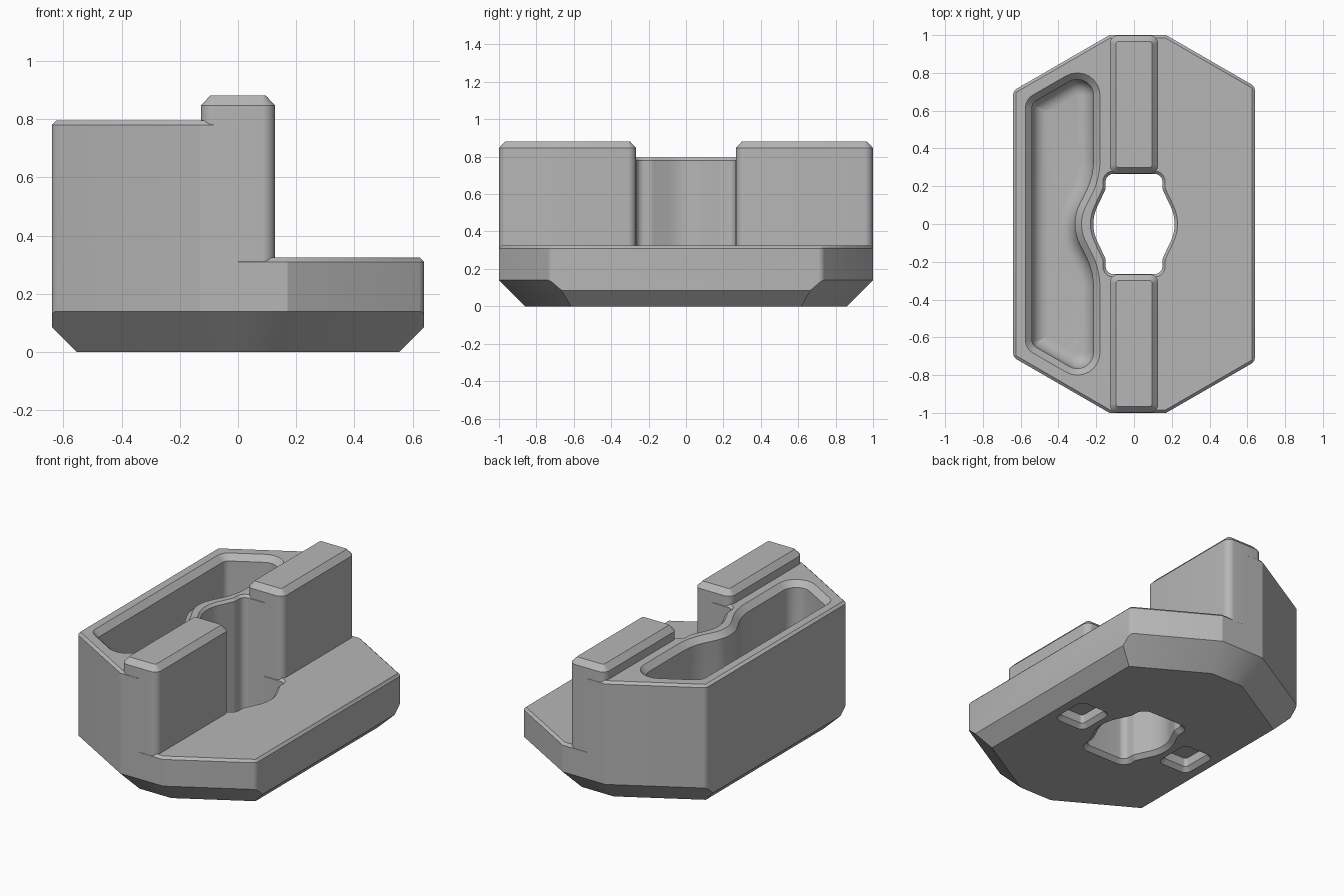
import bpy, bmesh, math
from mathutils import Vector, Matrix

old = bpy.data.objects.get("Cube")
if old:
    bpy.data.objects.remove(old, do_unlink=True)

grey = bpy.data.materials.new("plain grey")
grey.use_nodes = True
grey.diffuse_color = (0.47, 0.47, 0.47, 1)
grey.node_tree.nodes["Principled BSDF"].inputs["Base Color"].default_value = (0.47, 0.47, 0.47, 1)


def finish(bm, name):
    bmesh.ops.recalc_face_normals(bm, faces=bm.faces)
    mesh = bpy.data.meshes.new(name)
    bm.to_mesh(mesh)
    bm.free()
    mesh.materials.append(grey)
    obj = bpy.data.objects.new(name, mesh)
    bpy.context.collection.objects.link(obj)
    return obj


def rounded(ctrl, grow, steps=8):
    """Offset a counter-clockwise outline of (x, y, radius) and round its corners."""
    pts = [Vector(c[:2]) for c in ctrl]
    count = len(pts)
    corners = []
    for i, p in enumerate(pts):
        e1 = (p - pts[i - 1]).normalized()
        e2 = (pts[(i + 1) % count] - p).normalized()
        n1, n2 = Vector((e1.y, -e1.x)), Vector((e2.y, -e2.x))
        turn = math.atan2(e1.x * e2.y - e1.y * e2.x, e1.dot(e2))
        r = max(0.005, ctrl[i][2] + math.copysign(grow, grow * turn))
        corners.append((p + (n1 + n2) * grow / (1 + n1.dot(n2)), e1, e2, turn, r))
    out = []
    for p, e1, e2, turn, r in corners:
        half = abs(turn) / 2
        centre = p + (e2 - e1).normalized() * r / math.cos(half)
        arm = p - e1 * r * math.tan(half) - centre
        for k in range(steps + 1):
            out.append(centre + Matrix.Rotation(turn * k / steps, 2) @ arm)
    return out


def loft(name, ctrl, levels):
    """Stack offset copies of an outline at (height, growth) levels."""
    bm = bmesh.new()
    rings = [[bm.verts.new((p.x, p.y, z)) for p in rounded(ctrl, g)] for z, g in levels]
    for lo, hi in zip(rings, rings[1:]):
        for i in range(len(lo)):
            bm.faces.new((lo[i - 1], lo[i], hi[i], hi[i - 1]))
    bm.faces.new(rings[0][::-1])
    bm.faces.new(rings[-1])
    return finish(bm, name)


def rectangle(cx, cy, hx, hy, r):
    return [(cx + sx * hx, cy + sy * hy, r) for sx, sy in ((-1, -1), (1, -1), (1, 1), (-1, 1))]


def half_body(name, side, top, slant):
    """One half of the six-sided block, sliced out of a box by its faces and chamfers."""
    bm = bmesh.new()
    bmesh.ops.create_cube(bm, size=4)
    cuts = [((0, 0, 0), (0, 0, -1)), ((0, 0, top), (0, 0, 1)), ((0, 0, 0), (-side, 0, 0))]
    c, s = math.cos(math.pi / 6), 0.5
    walls = [(side, 0, 0.64, 0.085)]
    for end in (-1, 1):
        walls += [(0, end, 1.0, 0.14), (side * s, end * c, slant, 0.14)]
    for nx, ny, d, low in walls:
        n = Vector((nx, ny, 0))
        up = Vector((0, 0, 1))
        cuts += [(n * d, n), (n * (d - low), n - up),
                 (n * (d - 0.015) + up * top, n + up)]
    for co, no in cuts:
        geom = bm.verts[:] + bm.edges[:] + bm.faces[:]
        bmesh.ops.bisect_plane(bm, geom=geom, dist=1e-5, plane_co=co,
                               plane_no=Vector(no).normalized(), clear_outer=True)
        bmesh.ops.holes_fill(bm, edges=bm.edges[:], sides=0)
    # soften the outer upright corners
    upright = [e for e in bm.edges
               if (e.verts[0].co - e.verts[1].co).xy.length < 1e-4 and abs(e.verts[0].co.x) > 0.6]
    bmesh.ops.bevel(bm, geom=upright, offset=0.02, segments=3, profile=0.5, affect='EDGES')
    return finish(bm, name)


def activate(obj):
    bpy.ops.object.select_all(action='DESELECT')
    obj.select_set(True)
    bpy.context.view_layer.objects.active = obj


def cut(obj, cutter):
    cutter.hide_render = True
    mod = obj.modifiers.new("cut", 'BOOLEAN')
    mod.operation = 'DIFFERENCE'
    mod.solver = 'EXACT'
    mod.object = cutter
    activate(obj)
    bpy.ops.object.modifier_apply(modifier=mod.name)
    bpy.data.objects.remove(cutter, do_unlink=True)


# Outline of the through hole: a slot with a round bulge on each side
right = [(0.15, -0.265, 0.04), (0.15, -0.185, 0.05), (0.238, 0, 0.21),
         (0.15, 0.185, 0.05), (0.15, 0.265, 0.04)]
hole = right + [(-x, -y, r) for x, y, r in right]

# Outline of the deep tray, which bends around the hole
upper = [(-0.18, 0.24, 0.4), (-0.18, 0.888, 0.12), (-0.575, 0.66, 0.08)]
tray = [(-0.303, 0, 0.2)] + upper + [(x, -y, r) for x, y, r in reversed(upper)]

# Tall and low halves of the body, with the hole and underside recesses
bodies = []
for name, side, top, slant in (("tall_block", -1, 0.795, 0.931), ("low_base", 1, 0.325, 0.951)):
    body = half_body(name, side, top, slant)
    cut(body, loft("hole_cutter", hole, [(-0.02, 0.045), (0.025, 0), (top - 0.015, 0),
                                         (top + 0.02, 0.035)]))
    cut(body, loft("recess_cutter", rectangle(side * 0.39, 0, 0.085, 0.1, 0.02),
                   [(-0.02, 0.045), (0.025, 0), (0.08, 0)]))
    bodies.append(body)

# Tray with a rounded floor and a chamfered rim
floor, fillet = 0.18, 0.08
levels = []
for k in range(7):
    a = math.pi / 2 * k / 6
    levels.append((floor + fillet * (1 - math.cos(a)), -0.035 - fillet * (1 - math.sin(a))))
levels += [(0.76, -0.035), (0.815, 0.02)]
cut(bodies[0], loft("tray_cutter", tray, levels))

# Two raised ridges along the middle
for name, end in (("front_ridge", -1), ("back_ridge", 1)):
    outline = rectangle(0, end * 0.633, 0.128, 0.366, 0.045)
    bodies.append(loft(name, outline, [(0.2, 0), (0.847, 0), (0.882, -0.033)]))

for obj in bodies:
    activate(obj)
    bpy.ops.object.shade_smooth_by_angle(angle=math.radians(28))
